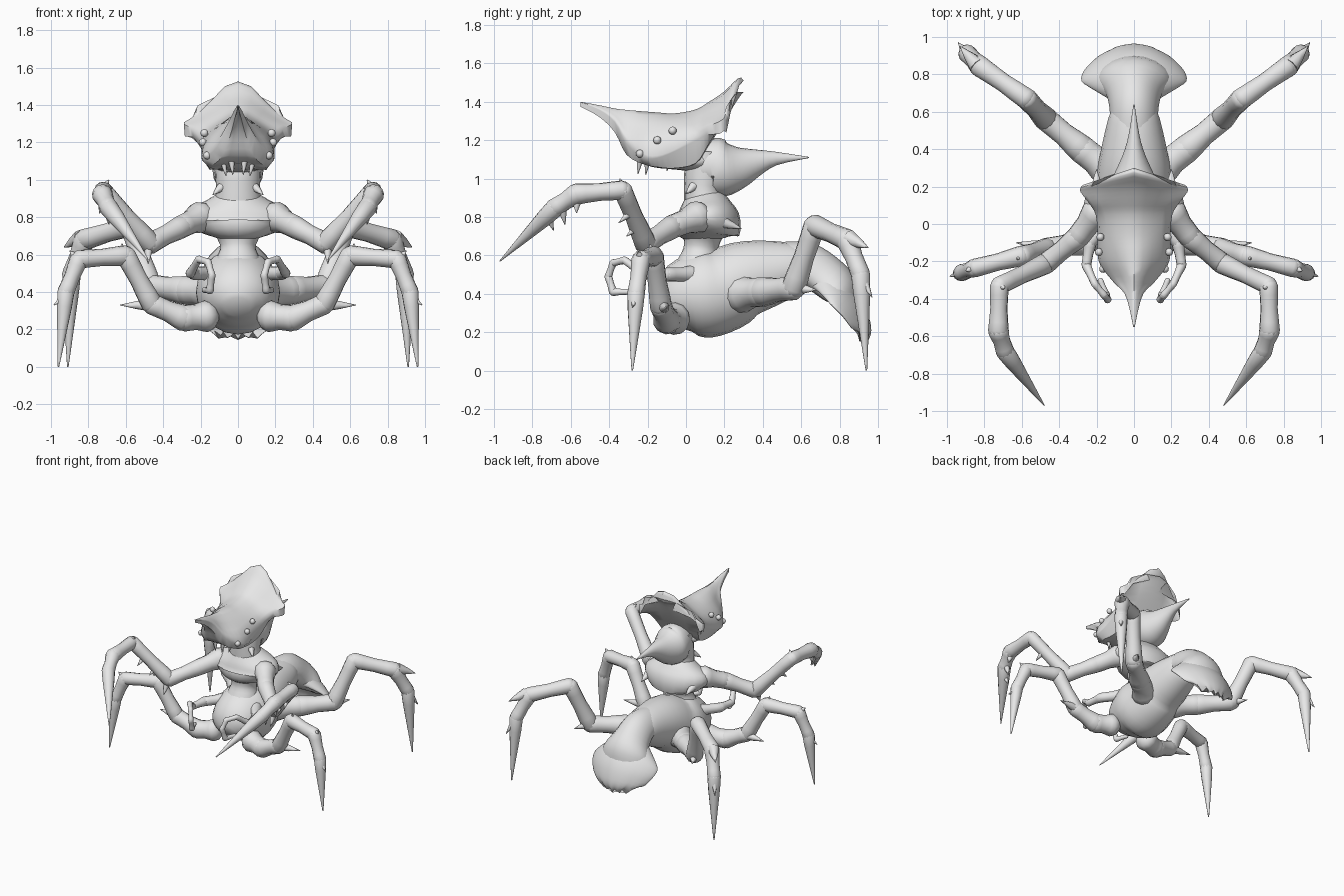
import bpy, bmesh, math
from mathutils import Vector

mat = bpy.data.materials.new("grey_chitin")
mat.diffuse_color = (0.8, 0.8, 0.8, 1)


def finish(name, bm, mirror=False, angle=45):
    bmesh.ops.recalc_face_normals(bm, faces=bm.faces[:])
    me = bpy.data.meshes.new(name)
    bm.to_mesh(me)
    bm.free()
    me.materials.append(mat)
    for p in me.polygons:
        p.use_smooth = True
    me.set_sharp_from_angle(angle=math.radians(angle))
    ob = bpy.data.objects.new(name, me)
    bpy.context.collection.objects.link(ob)
    if mirror:
        ob.modifiers.new("mirror", 'MIRROR').use_mirror_merge = False
    return ob


def skin(bm, rings):
    vs = [[bm.verts.new(p) for p in r] for r in rings]
    n = len(vs[0])
    for a, b in zip(vs, vs[1:]):
        for i in range(n):
            bm.faces.new((a[i], a[(i + 1) % n], b[(i + 1) % n], b[i]))
    bm.faces.new(vs[0])
    bm.faces.new(vs[-1])


def smooth_path(rows, steps=3):
    # Catmull-Rom interpolation of section rows
    rows = [Vector(r) for r in rows]
    out = []
    for i in range(len(rows) - 1):
        p0, p1, p2, p3 = rows[max(i - 1, 0)], rows[i], rows[i + 1], rows[min(i + 2, len(rows) - 1)]
        for s in range(steps):
            t = s / steps
            out.append(0.5 * (2 * p1 + (p2 - p0) * t + (2 * p0 - 5 * p1 + 4 * p2 - p3) * t * t
                              + (3 * p1 - p0 - 3 * p2 + p3) * t ** 3))
    return out + [rows[-1]]


def tube(bm, rows, n=12, arch=0.0, ref=(1, 0, 0), scallop=0.0):
    # rows: x, y, z, half width, half height
    pts = [Vector(r[:3]) for r in rows]
    side = Vector(ref)
    rings = []
    for i, r in enumerate(rows):
        t = (pts[min(i + 1, len(pts) - 1)] - pts[max(i - 1, 0)]).normalized()
        side = (side - t * side.dot(t)).normalized()
        up = side.cross(t)
        wave = scallop * (i / (len(rows) - 1)) ** 3
        ring = []
        for k in range(n):
            a = 2 * math.pi * k / n
            c, s = math.cos(a), math.sin(a)
            ring.append(pts[i] + side * (max(r[3], .002) * c) + t * (wave * math.cos(5 * math.pi * c))
                        + up * (max(r[4], .002) * s - arch * r[3] * c * c))
        rings.append(ring)
    skin(bm, rings)


def body(name, rows, arch=0.0, n=20, scallop=0.0):
    bm = bmesh.new()
    tube(bm, smooth_path([(0,) + r for r in rows]), n, arch, scallop=scallop)
    return finish(name, bm)


def spike(bm, base, tip, r):
    tube(bm, [(*base, r, r), (*Vector(base).lerp(Vector(tip), .5), r * .6, r * .6), (*tip, 0, 0)], 8,
         ref=(.3, .5, .8))


def limb(name, joints, spikes=()):
    # joints: x, y, z, radius; each segment swells at its ends
    bm = bmesh.new()
    for a, b in zip(joints, joints[1:]):
        pa, pb = Vector(a[:3]), Vector(b[:3])
        ra, rb = a[3], b[3]
        d = (pb - pa).normalized()
        rows = [(*(pa - d * ra * .7), ra * .45, ra * .45), (*(pa - d * ra * .4), ra * .85, ra * .85),
                (*pa, ra, ra)]
        for t, k in ((.2, .96), (.5, .87), (.8, .94)):
            r = (ra + (rb - ra) * t) * (k if rb > .01 else 1.08)
            rows.append((*pa.lerp(pb, t), r, r))
        rows.append((*pb, rb, rb))
        if rb > .01:
            rows += [(*(pb + d * rb * .4), rb * .85, rb * .85), (*(pb + d * rb * .7), rb * .45, rb * .45)]
        tube(bm, rows, 12, ref=(.31, .5, .8))
    for s in spikes:
        spike(bm, *s)
    return finish(name, bm, True)


# abdomen, waist, chest and neck
body("abdomen", [(-.14, .32, .07, .06), (-.09, .35, .16, .14), (0, .385, .205, .2), (.1, .4, .225, .23),
                 (.2, .425, .21, .22), (.3, .475, .195, .2), (.45, .51, .165, .17), (.6, .54, .125, .12),
                 (.66, .54, .07, .06)])
body("waist", [(.05, .45, .15, .15), (.07, .57, .12, .11), (.08, .65, .095, .09), (.09, .74, .15, .12)])
body("chest", [(.1, .685, .1, .1), (.1, .72, .2, .17), (.11, .78, .265, .175), (.1, .84, .25, .145),
               (.09, .885, .17, .12), (.08, .92, .11, .09)])
body("neck", [(.1, .86, .13, .11), (.09, .94, .118, .1), (.1, 1.02, .12, .11), (.1, 1.14, .12, .09)])
# rear hood ending in a spike
body("neck_hood", [(.03, .99, .06, .05), (.07, 1.02, .11, .09), (.13, 1.06, .13, .15), (.2, 1.05, .135, .145),
                   (.28, 1.06, .1, .11), (.37, 1.085, .06, .07), (.47, 1.105, .03, .035), (.64, 1.11, .003, .003)])
# tail shells
body("tail_base", [(.5, .57, .13, .1), (.62, .56, .13, .11), (.72, .5, .15, .11), (.8, .43, .2, .1),
                   (.85, .36, .19, .06)], .25)
body("tail_fan", [(.68, .5, .12, .07), (.76, .46, .22, .055), (.83, .41, .28, .045), (.895, .335, .27, .035),
                  (.935, .25, .23, .025), (.945, .2, .18, .018), (.94, .165, .13, .008)], .35, 40, .02)

# head: boxy muzzle blending into a roofed crest with a flared rear edge
# rows: y, ridge z, half width, edge z, underside z, edge sweep, fullness of the upper side
head_rows = [(-.55, 1.4, .004, 1.398, 1.394, 0, .5), (-.45, 1.382, .025, 1.36, 1.335, 0, .5),
             (-.37, 1.365, .052, 1.3, 1.25, 0, .4), (-.31, 1.358, .11, 1.2, 1.13, 0, .2),
             (-.22, 1.35, .18, 1.13, 1.085, 0, .5), (-.15, 1.345, .195, 1.12, 1.07, 0, .7),
             (-.06, 1.34, .195, 1.15, 1.055, 0, .8),
             (.05, 1.36, .205, 1.22, 1.07, 0, .5), (.12, 1.4, .24, 1.27, 1.17, .01, .2),
             (.2, 1.455, .285, 1.295, 1.3, .03, 0), (.275, 1.525, .285, 1.31, 1.42, .08, 0),
             (.3, 1.51, .27, 1.3, 1.45, .09, 0)]
roof = ((.25, .12), (.5, .47), (.75, .78), (.93, .95))
dome = ((.25, .04), (.5, .14), (.75, .3), (.95, .6))
rings = []
for y, rz, w, ez, bz, sw, f in smooth_path(head_rows):
    half = [(0, rz)]
    for (u0, d0), (u1, d1) in zip(roof, dome):
        half.append((u0 + (u1 - u0) * f, rz - (d0 + (d1 - d0) * f) * (rz - ez)))
    half += [(1, ez), (.99, ez - .22 * w * (1 - f)), (.78, bz + .2 * (ez - bz) - .02), (.4, bz), (0, bz)]
    ring = [(u * w, y - sw * u, z) for u, z in half]
    rings.append(ring + [(-x, yy, z) for x, yy, z in ring[-2:0:-1]])
bm = bmesh.new()
skin(bm, rings)
finish("head_crest", bm, angle=50)
body("jaw", [(-.24, 1.12, .1, .03), (-.17, 1.11, .15, .05), (-.03, 1.1, .16, .055), (.08, 1.09, .13, .055),
             (.14, 1.12, .08, .04)])

# teeth and eyes
bm = bmesh.new()
for x, y, l in ((.035, -.24, .045), (.08, -.2, .05), (.07, -.09, .03)):
    spike(bm, (x, y, 1.1), (x * .8, y - .01, 1.07 - l), .018)
finish("teeth", bm, True)
bm = bmesh.new()
for x, y, z in ((.165, -.24, 1.13), (.188, -.15, 1.2), (.18, -.07, 1.25)):
    g = bmesh.ops.create_uvsphere(bm, u_segments=12, v_segments=8, radius=.021)
    bmesh.ops.translate(bm, verts=g["verts"], vec=(x, y, z))
finish("eyes", bm, True)
bm = bmesh.new()
spike(bm, (.09, .04, .96), (.135, .0, .92), .025)
spike(bm, (.2, .2, .77), (.2, .29, .74), .03)
finish("neck_spurs", bm, True)

# raptorial arms with serrated blades
limb("claw_arm", [(.2, .06, .8, .085), (.3, -.07, .75, .062), (.47, -.21, .66, .058), (.72, -.33, .94, .05),
                  (.725, -.57, .92, .056), (.69, -.68, .85, .05), (.48, -.97, .57, .003)],
     [((.72, -.33, .95), (.69, -.345, 1.0), .03), ((.48, -.22, .65), (.48, -.27, .55), .03),
      ((.56, -.25, .75), (.58, -.31, .7), .025), ((.64, -.28, .83), (.66, -.35, .77), .025),
      ((.72, -.57, .9), (.74, -.57, .82), .03), ((.7, -.65, .86), (.69, -.63, .76), .03),
      ((.66, -.72, .81), (.64, -.69, .73), .025)])
# walking legs
limb("front_leg", [(.17, -.06, .27, .085), (.29, -.1, .26, .072), (.46, -.13, .335, .058), (.6, -.17, .595, .055),
                   (.85, -.235, .575, .05), (.92, -.26, .4, .046), (.96, -.28, 0, .004)],
     [((.45, -.12, .33), (.63, -.1, .33), .038), ((.62, -.17, .6), (.62, -.19, .66), .025),
      ((.86, -.235, .58), (.9, -.25, .62), .03), ((.92, -.26, .38), (.985, -.28, .33), .025)])
limb("hind_leg", [(.14, .29, .4, .1), (.28, .4, .41, .078), (.47, .56, .43, .065), (.575, .67, .755, .058),
                  (.82, .84, .68, .058), (.89, .91, .5, .05), (.91, .94, 0, .004)],
     [((.47, .56, .43), (.53, .68, .42), .038), ((.84, .85, .69), (.93, .95, .64), .045),
      ((.89, .91, .5), (.94, .97, .38), .03)])
# small feeler arms
limb("feeler", [(.13, .04, .5, .05), (.235, -.1, .5, .036), (.255, -.22, .5, .026), (.21, -.32, .575, .02),
                (.16, -.38, .56, .02), (.14, -.405, .49, .02), (.15, -.38, .41, .022), (.18, -.3, .41, .015)])
